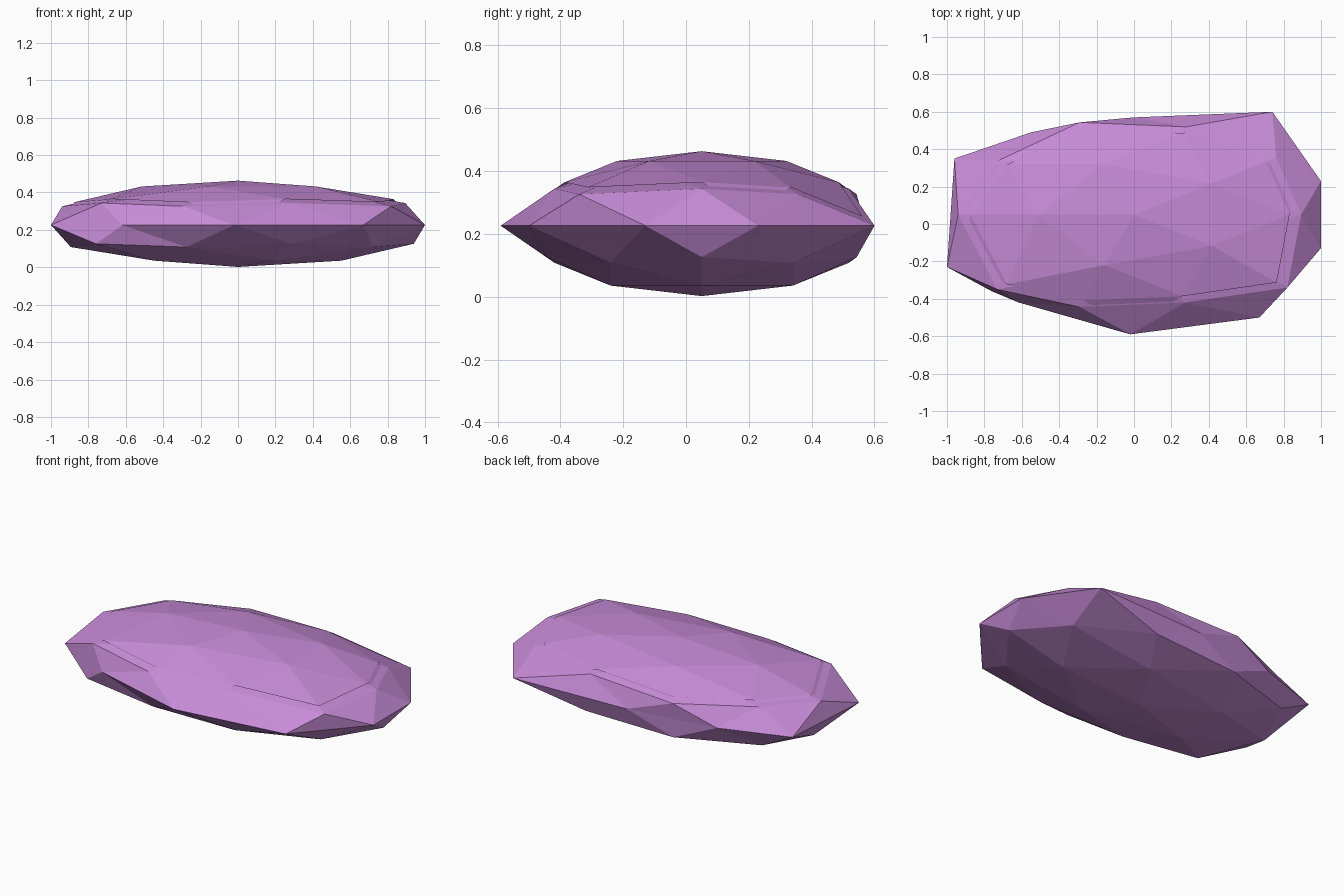
import bpy, bmesh
from mathutils import Vector

if "Cube" in bpy.data.objects:
    bpy.data.objects.remove(bpy.data.objects["Cube"])

RX, RY, CY = 1.051, 0.58, 0.05      # horizontal radii and centre
CZ, RZ = 0.226, 0.224               # equator height and vertical radius

purple = bpy.data.materials.new("purple stone")
purple.diffuse_color = (0.57, 0.26, 0.68, 1)
purple.use_nodes = True
purple.node_tree.nodes["Principled BSDF"].inputs["Base Color"].default_value = purple.diffuse_color

# dents and bulges: direction on the unit ball -> position in plan
DENTS = [
    ((0.59, 0.81, 0), (0.74, 0.60)),
    ((0.59, -0.81, 0), (0.67, -0.50)),
    ((0, 1, 0), (0.0, 0.57)),
    ((0, -1, 0), (-0.02, -0.59)),
    ((-0.59, 0.81, 0), (-0.55, 0.49)),
    ((-0.95, 0.31, 0), (-0.96, 0.35)),
    ((-0.95, -0.31, 0), (-1.0, -0.23)),
    ((0.72, -0.53, 0.45), (0.82, -0.34)),
    ((-0.69, -0.50, 0.53), (-0.73, -0.35)),
    ((-0.72, -0.53, -0.45), (-0.76, -0.36)),
]


def stone_mesh():
    bm = bmesh.new()
    bmesh.ops.create_icosphere(bm, subdivisions=2, radius=1)
    for v in bm.verts:
        v.co.x, v.co.y = -v.co.x, -v.co.y
        d = v.co.copy()
        v.co = Vector((d.x * RX, d.y * RY + CY, d.z * RZ + CZ))
        for key, plan in DENTS:
            if (d - Vector(key)).length < 0.1:
                v.co.x, v.co.y = plan
    bm.normal_update()
    return bm


def finish(bm, name):
    me = bpy.data.meshes.new(name)
    bm.to_mesh(me)
    bm.free()
    me.materials.append(purple)
    bpy.context.collection.objects.link(bpy.data.objects.new(name, me))


# main faceted stone
finish(stone_mesh(), "stone_body")

# raised top layer: the upward faces, shrunk and lifted
bm = stone_mesh()
side = [f for f in bm.faces
        if f.normal.z < 0.81 or f.calc_center_median().z < CZ + 0.05]
bmesh.ops.delete(bm, geom=side, context='FACES')
for v in bm.verts:
    v.co = Vector((v.co.x * 0.93, CY + (v.co.y - CY) * 0.93,
                   0.255 + (v.co.z - CZ) * 0.93))
finish(bm, "stone_top_layer")
